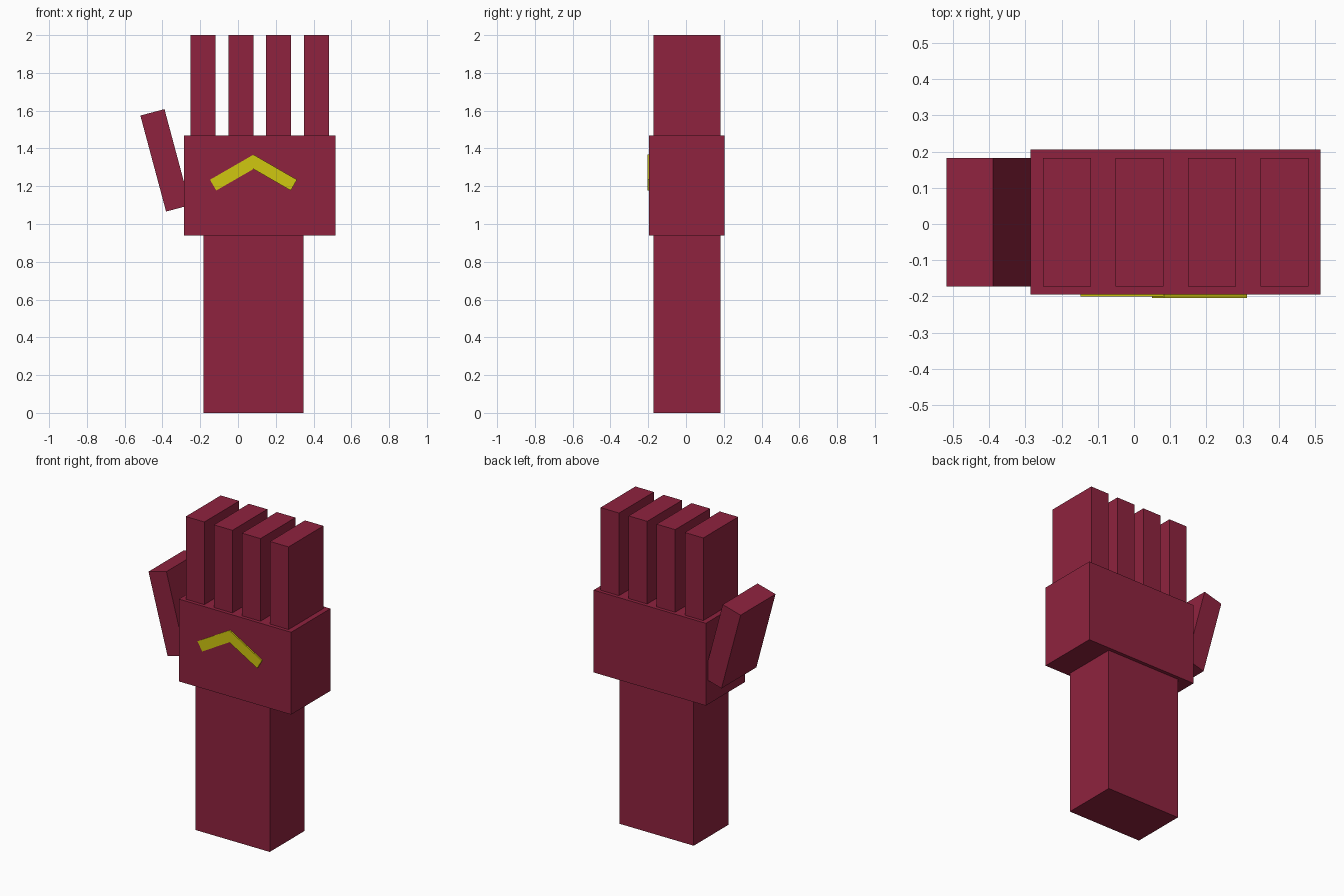
import bpy
from math import radians
from mathutils import Matrix, Vector
import bmesh

cube = bpy.data.objects.get("Cube")
if cube:
    bpy.data.objects.remove(cube, do_unlink=True)


def make_material(name, rgb):
    mat = bpy.data.materials.new(name)
    mat.use_nodes = True
    color = (*rgb, 1.0)
    mat.diffuse_color = color
    mat.node_tree.nodes["Principled BSDF"].inputs["Base Color"].default_value = color
    return mat


crimson = make_material("crimson", (0.275, 0.0165, 0.049))
yellow = make_material("yellow", (0.63, 0.57, 0.005))


def box(name, center, size, mat, tilt=0.0):
    """Flat-faced block, tilted in the front plane by degrees about y."""
    bm = bmesh.new()
    bmesh.ops.create_cube(bm, size=1.0, matrix=Matrix.Diagonal((*size, 1.0)))
    mesh = bpy.data.meshes.new(name)
    bm.to_mesh(mesh)
    bm.free()
    mesh.materials.append(mat)
    obj = bpy.data.objects.new(name, mesh)
    obj.location = Vector(center)
    obj.rotation_euler.y = radians(tilt)
    bpy.context.collection.objects.link(obj)
    return obj


MID_Y = 0.005      # depth centre of the hand
DEPTH = 0.355      # depth of forearm and digits
DIGIT = 0.132      # width of each digit
PALM_BOTTOM, PALM_TOP = 0.938, 1.468

# Forearm and palm
box("forearm", (0.082, MID_Y, PALM_BOTTOM / 2), (0.53, DEPTH, PALM_BOTTOM), crimson)
box("palm", (0.115, MID_Y, (PALM_BOTTOM + PALM_TOP) / 2),
    (0.8, 0.4, PALM_TOP - PALM_BOTTOM), crimson)

# Four evenly spaced fingers
for i in range(4):
    box(f"finger_{i + 1}", (-0.185 + 0.2 * i, MID_Y, (PALM_TOP + 2) / 2),
        (DIGIT, DEPTH, 2 - PALM_TOP), crimson)

# Thumb leaning away from the palm
box("thumb", (-0.385, MID_Y, 1.337), (DIGIT, DEPTH, 0.526), crimson, -15)

# Chevron of two thin plates, one slightly proud of the other
for name, side, thick in (("chevron_right", -1, 0.005), ("chevron_left", 1, 0.0095)):
    box(name, (0.082 + side * 0.099, -0.195 - thick / 2, 1.272),
        (0.265, thick, 0.066), yellow, side * 30)
